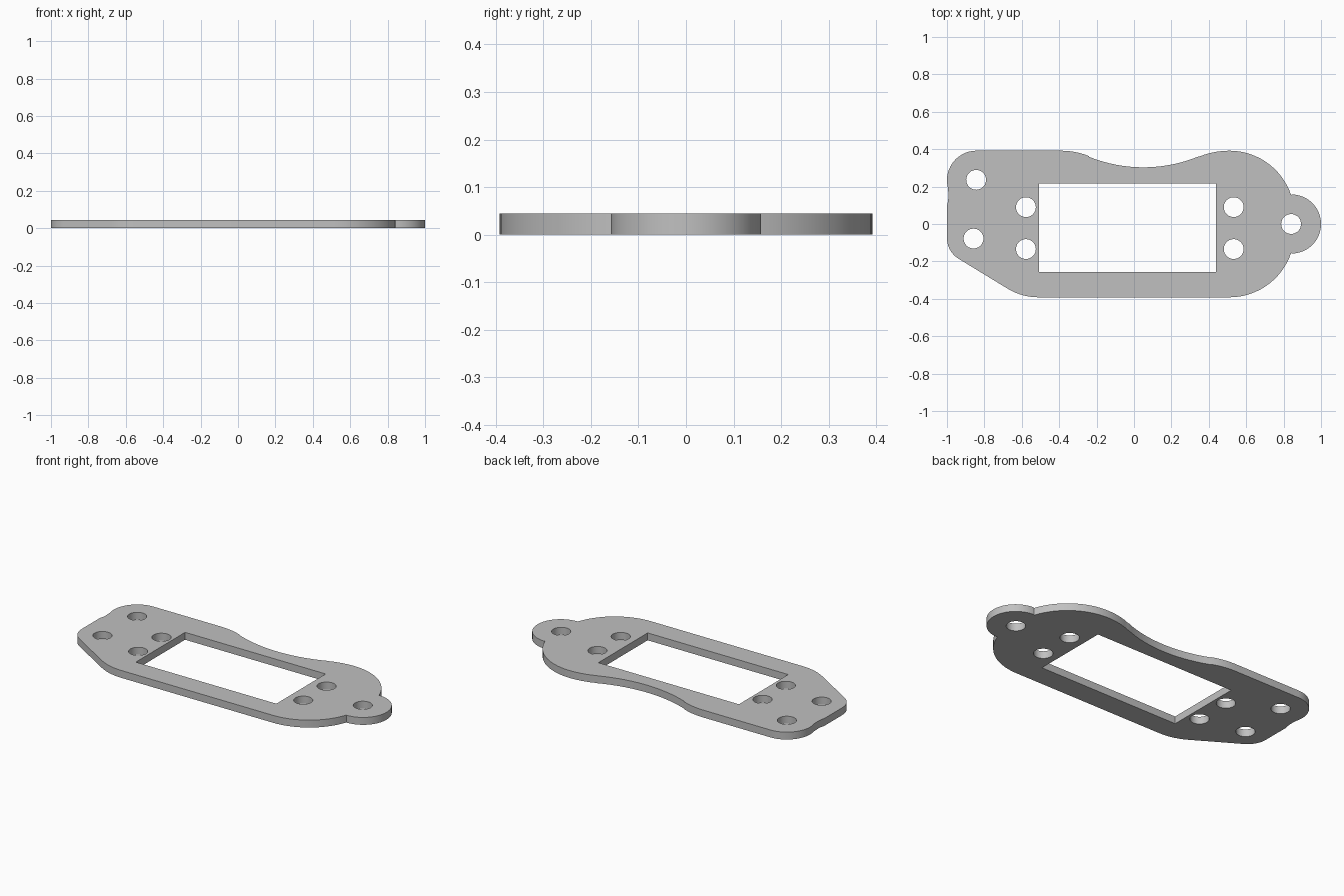
import bpy, bmesh
from math import sin, cos, radians, ceil
from mathutils import Vector

cube = bpy.data.objects.get("Cube")
if cube:
    bpy.data.objects.remove(cube, do_unlink=True)

THICKNESS = 0.045
HALF_DEPTH = 0.392


def arc(x, y, r, start, end, step=5):
    """Points on an arc, angles in degrees."""
    n = max(2, ceil(abs(end - start) / step))
    angles = [radians(start + (end - start) * i / n) for i in range(n + 1)]
    return [(x + r * cos(a), y + r * sin(a)) for a in angles]


def add_loop(bm, points):
    """Closed ring of edges, skipping coincident points."""
    ring = []
    for p in points:
        v = Vector((*p, 0))
        if not ring or (v - ring[-1]).length > 0.002:
            ring.append(v)
    if (ring[0] - ring[-1]).length < 0.002:
        ring.pop()
    verts = [bm.verts.new(v) for v in ring]
    for a, b in zip(verts, verts[1:] + verts[:1]):
        bm.edges.new((a, b))


# Outer profile, counter-clockwise from the lower left slope
outline = (
    arc(-0.87, -0.075, 0.13, 180, 238.4)
    + arc(-0.51, -HALF_DEPTH + 0.32, 0.32, 238.4, 270)
    # large round end with the mounting tab
    + arc(0.51, -0.044, 0.348, 270, 341.4)
    + arc(0.842, 0, 0.158, -90, 90)
    + arc(0.51, 0.044, 0.348, 18.6, 90)
    # shallow waist in the back edge
    + arc(0.51, HALF_DEPTH - 0.43, 0.43, 90, 112)
    + arc(0.05, 0.303 + 0.78, 0.78, 292, 248, 3)
    + arc(-0.39, HALF_DEPTH - 0.4, 0.4, 68, 90)
    # rounded corner and slight dent in the left edge
    + arc(-0.842, 0.234, 0.158, 90, 196)
    + [(-0.992, 0.15), (-0.994, 0.12), (-1.0, 0.1)]
)

bm = bmesh.new()
add_loop(bm, outline)

# Rectangular window
add_loop(bm, [(-0.508, -0.257), (0.438, -0.257), (0.438, 0.217), (-0.508, 0.217)])

# Screw holes
holes = [(-0.578, 0.09), (-0.578, -0.134), (0.533, 0.09), (0.533, -0.134),
         (0.84, 0), (-0.844, 0.236), (-0.858, -0.078)]
for x, y in holes:
    add_loop(bm, arc(x, y, 0.053, 0, 360, 10))

bmesh.ops.triangle_fill(bm, use_beauty=True, edges=bm.edges[:], normal=(0, 0, 1))
for f in bm.faces:
    f.normal_update()
    if f.normal.z < 0:
        f.normal_flip()

mesh = bpy.data.meshes.new("mounting_plate")
bm.to_mesh(mesh)
bm.free()
plate = bpy.data.objects.new("mounting_plate", mesh)
bpy.context.collection.objects.link(plate)

# Give the sheet its thickness
solid = plate.modifiers.new("thickness", 'SOLIDIFY')
solid.thickness = THICKNESS
solid.offset = 1
bpy.ops.object.select_all(action='DESELECT')
plate.select_set(True)
bpy.context.view_layer.objects.active = plate
bpy.ops.object.modifier_apply(modifier=solid.name)
bpy.ops.object.shade_smooth_by_angle(angle=radians(25))

# Plain grey
grey = bpy.data.materials.new("grey")
grey.use_nodes = True
colour = (0.53, 0.53, 0.53, 1)
grey.diffuse_color = colour
grey.node_tree.nodes["Principled BSDF"].inputs["Base Color"].default_value = colour
plate.data.materials.append(grey)
